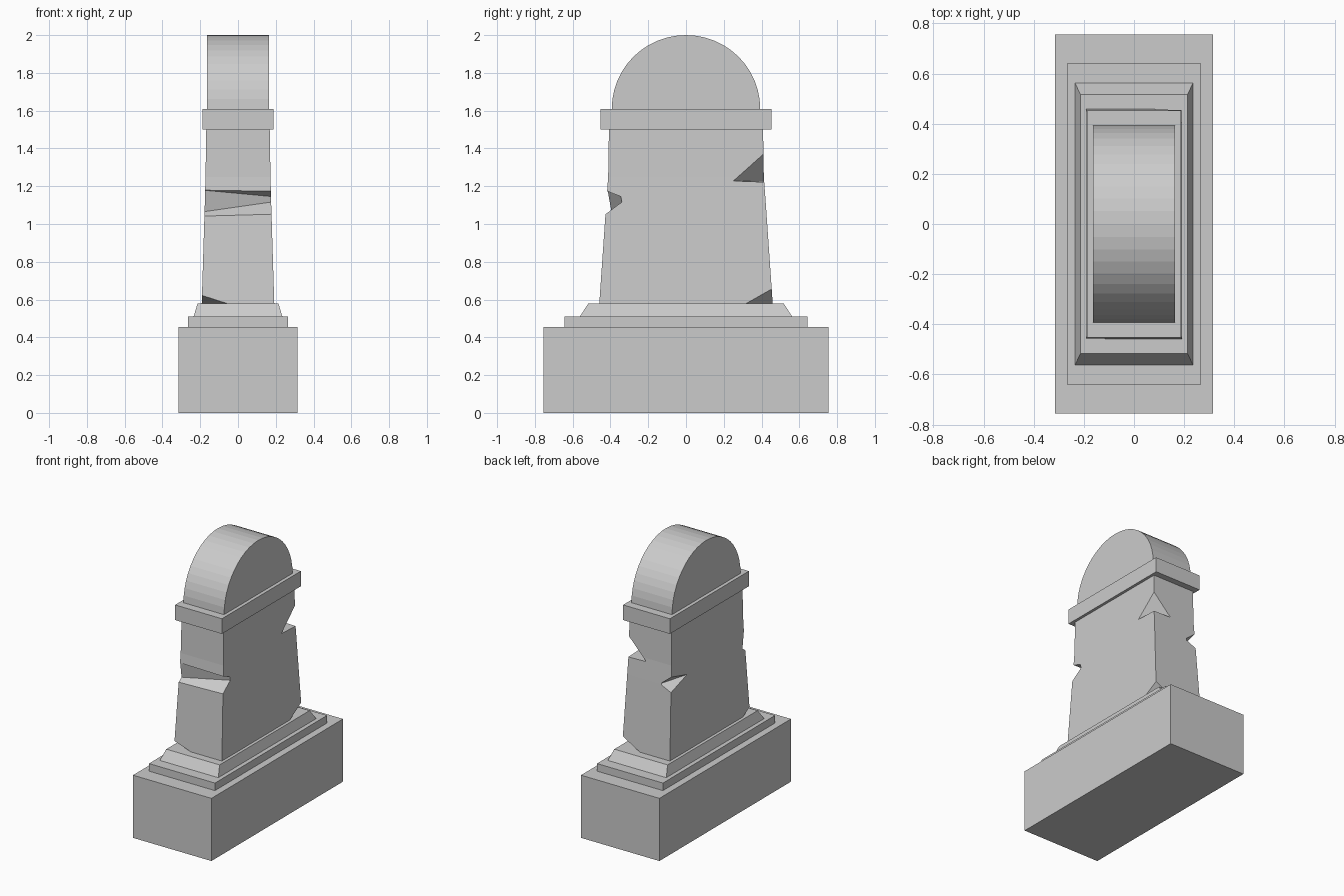
import bpy, bmesh, math
from mathutils import Vector

if "Cube" in bpy.data.objects:
    bpy.data.objects.remove(bpy.data.objects["Cube"])


def finish(name, bm):
    bmesh.ops.recalc_face_normals(bm, faces=bm.faces)
    mesh = bpy.data.meshes.new(name)
    bm.to_mesh(mesh)
    bm.free()
    obj = bpy.data.objects.new(name, mesh)
    bpy.context.collection.objects.link(obj)
    return obj


def loft(levels):
    """Stack of centred rectangles: (half x, half y, z)."""
    bm = bmesh.new()
    rings = [[bm.verts.new((sx * x, sy * y, z))
              for sx, sy in ((-1, -1), (1, -1), (1, 1), (-1, 1))]
             for x, y, z in levels]
    bm.faces.new(rings[0])
    bm.faces.new(rings[-1])
    for a, b in zip(rings, rings[1:]):
        for i in range(4):
            j = (i + 1) % 4
            bm.faces.new((a[i], a[j], b[j], b[i]))
    return bm


def chip(bm, a, b, c, outward):
    """Slice off a corner along the plane through three points."""
    a, b, c = Vector(a), Vector(b), Vector(c)
    n = (b - a).cross(c - a)
    if n.dot(Vector(outward)) < 0:
        n = -n
    bmesh.ops.recalc_face_normals(bm, faces=bm.faces)
    bmesh.ops.bisect_plane(bm, geom=bm.verts[:] + bm.edges[:] + bm.faces[:],
                           plane_co=a, plane_no=n, clear_outer=True)
    bmesh.ops.holes_fill(bm, edges=[e for e in bm.edges if e.is_boundary])


def notch(body, points):
    """Subtract the convex hull of the points from the body."""
    bm = bmesh.new()
    for p in points:
        bm.verts.new(p)
    bmesh.ops.convex_hull(bm, input=bm.verts[:])
    cutter = finish("notch_cutter", bm)
    cutter.hide_render = True
    mod = body.modifiers.new("notch", 'BOOLEAN')
    mod.operation, mod.solver, mod.object = 'DIFFERENCE', 'EXACT', cutter
    bpy.context.view_layer.objects.active = body
    bpy.ops.object.modifier_apply(modifier=mod.name)
    bpy.data.objects.remove(cutter)


def corner_notch(body, b, c, top, bottom):
    """Wedge at a vertical edge; b-c is the inner crease."""
    mid = (Vector(b) + Vector(c)) / 2
    out = [mid + (Vector(p) - mid) * 1.3 for p in (top, bottom)]
    notch(body, [b, c] + out)


# Stepped pedestal
finish("plinth", loft([(.315, .755, 0), (.315, .755, .455)]))
finish("step", loft([(.265, .643, .455), (.265, .643, .51)]))
finish("sloped_step", loft([(.235, .562, .51), (.214, .517, .58)]))

# Flared slab with chipped bottom corners
bm = loft([(.192, .459, .58), (.176, .423, 1.1), (.172, .412, 1.25), (.168, .408, 1.5)])
chip(bm, (.19, .452, .655), (.192, .32, .58), (.05, .459, .58), (1, 1, -1))
chip(bm, (-.191, -.456, .622), (-.06, -.459, .58), (-.192, -.38, .58), (-1, -1, -1))
slab = finish("slab", bm)

# Crack across the front and broken back corners
notch(slab, [(-.3, -.414, 1.048), (.3, -.32, 1.134),
             (-.3, -.44, 1.19), (.3, -.44, 1.18),
             (-.3, -.44, 1.03), (.3, -.44, 1.045)])
corner_notch(slab, (.173, .25, 1.228), (.03, .413, 1.225),
             (.17, .41, 1.37), (.173, .413, 1.222))
corner_notch(slab, (-.175, .24, 1.12), (-.09, .42, 1.10),
             (-.175, .42, 1.17), (-.177, .425, 1.06))

# Band and rounded top
finish("band", loft([(.188, .453, 1.5), (.188, .453, 1.61)]))
bm = bmesh.new()
N = 24
arc = [(.393 * math.cos(math.pi * i / N), 1.61 + .39 * math.sin(math.pi * i / N))
       for i in range(N + 1)]
face = bm.faces.new([bm.verts.new((-.163, y, z)) for y, z in arc])
ext = bmesh.ops.extrude_face_region(bm, geom=[face], use_keep_orig=True)
bmesh.ops.translate(bm, vec=(.326, 0, 0),
                    verts=[v for v in ext["geom"] if isinstance(v, bmesh.types.BMVert)])
finish("rounded_top", bm)
